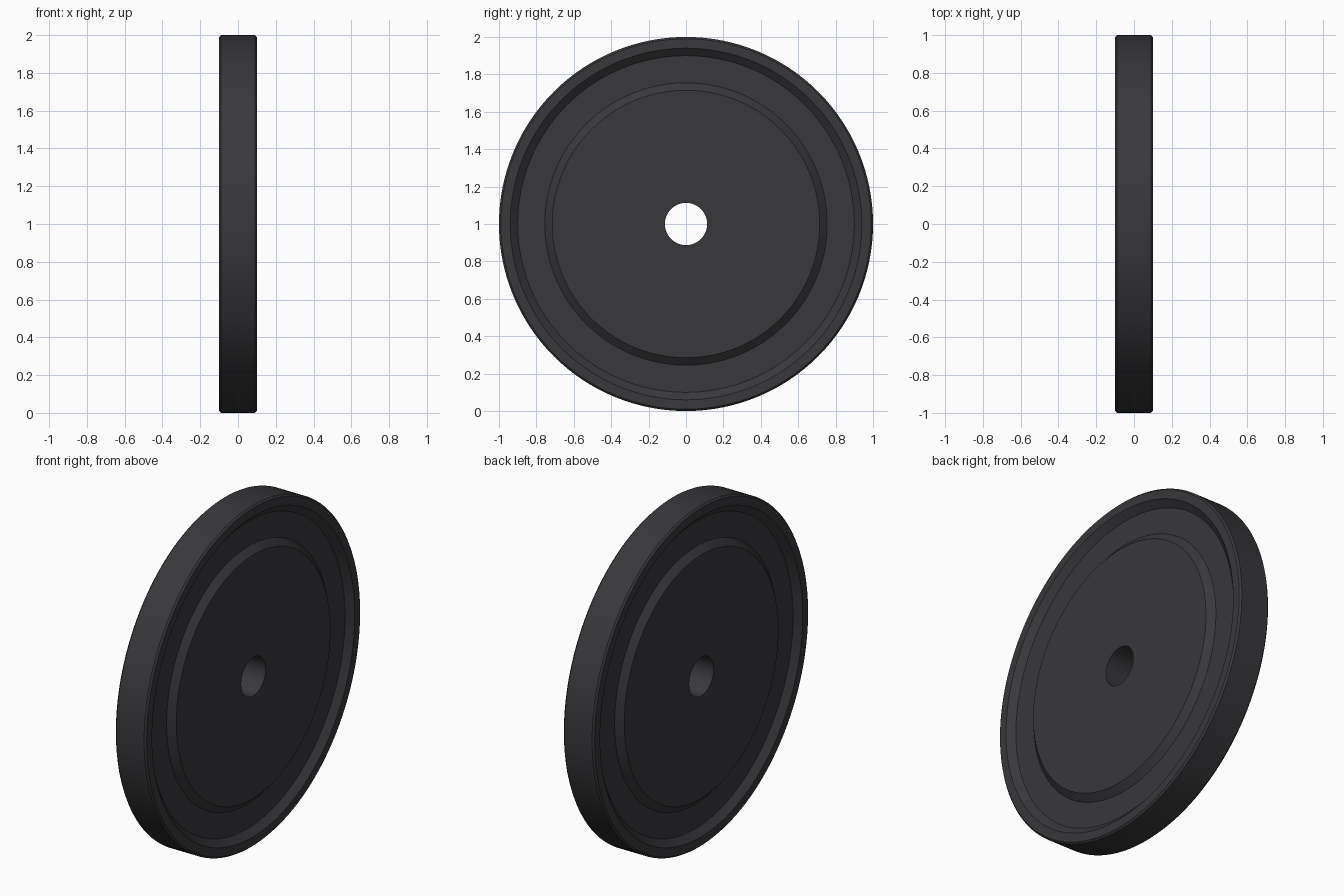
import bpy, bmesh, math
from mathutils import Matrix, Vector

if "Cube" in bpy.data.objects:
    bpy.data.objects.remove(bpy.data.objects["Cube"])

SEGMENTS = 128

# One dark rubber colour
rubber = bpy.data.materials.new("dark_grey")
rubber.diffuse_color = (0.04, 0.04, 0.045, 1)
rubber.use_nodes = True
rubber.node_tree.nodes["Principled BSDF"].inputs["Base Color"].default_value = rubber.diffuse_color

# Half cross-section as (radius, x): bore, hub, sloped groove, rim, small bevel
half = [(0.113, 0.10), (0.715, 0.10), (0.755, 0.065), (0.90, 0.065),
        (0.94, 0.10), (0.99, 0.10), (1.0, 0.09)]
profile = half + [(r, -x) for r, x in reversed(half)]

# Spin the closed profile around the x axis
bm = bmesh.new()
rings = []
for i in range(SEGMENTS):
    turn = Matrix.Rotation(2 * math.pi * i / SEGMENTS, 3, 'X')
    rings.append([bm.verts.new(turn @ Vector((x, 0, r)) + Vector((0, 0, 1)))
                  for r, x in profile])
n = len(profile)
for i in range(SEGMENTS):
    a, b = rings[i], rings[(i + 1) % SEGMENTS]
    for j in range(n):
        k = (j + 1) % n
        bm.faces.new((a[j], a[k], b[k], b[j]))
bmesh.ops.recalc_face_normals(bm, faces=bm.faces)

mesh = bpy.data.meshes.new("weight_plate")
bm.to_mesh(mesh)
bm.free()
mesh.materials.append(rubber)
plate = bpy.data.objects.new("weight_plate", mesh)
bpy.context.collection.objects.link(plate)

# Smooth around the disc, crisp at the groove edges
bpy.context.view_layer.objects.active = plate
plate.select_set(True)
bpy.ops.object.shade_smooth_by_angle(angle=math.radians(30))
